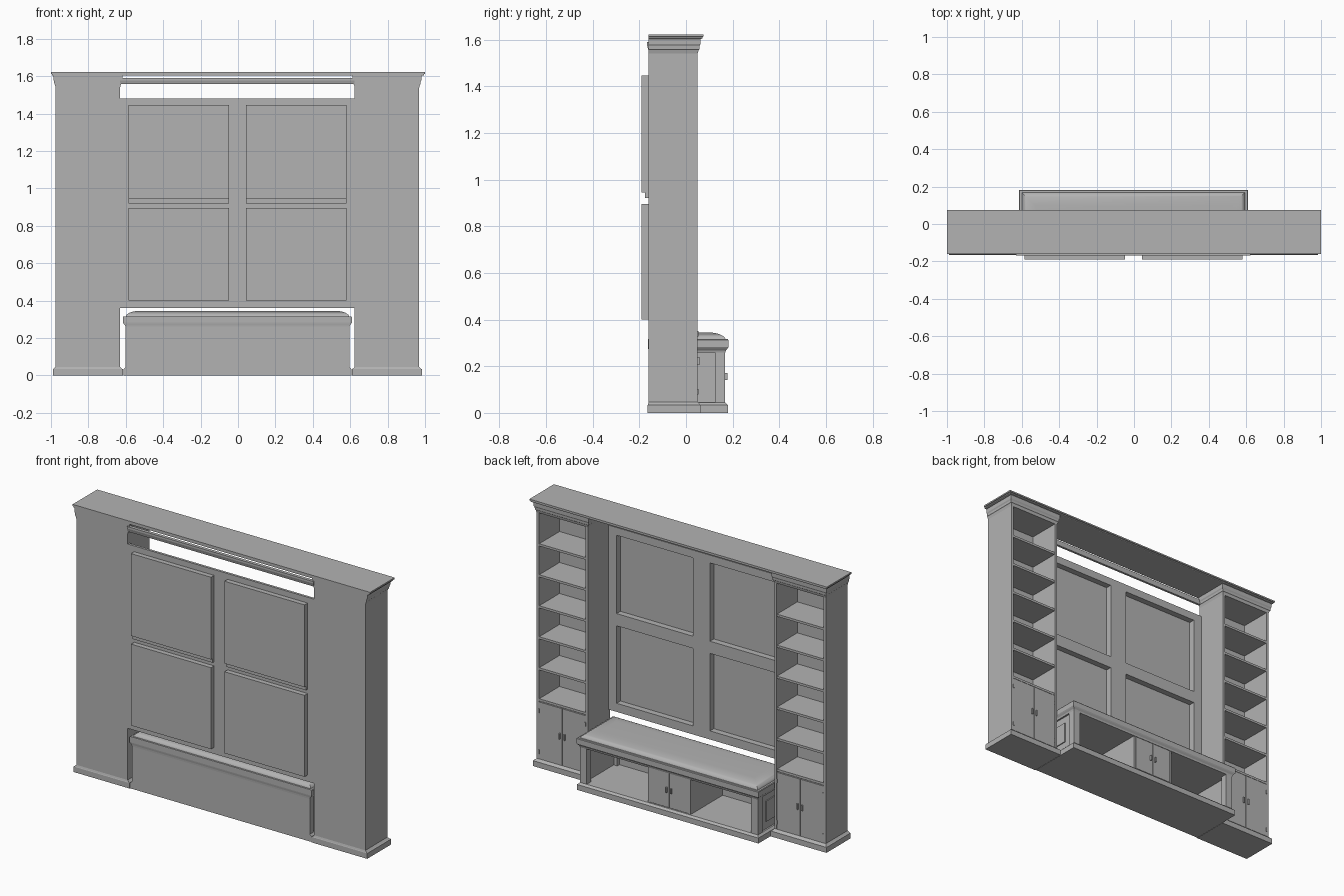
import bpy, bmesh, math

if "Cube" in bpy.data.objects:
    bpy.data.objects.remove(bpy.data.objects["Cube"], do_unlink=True)

CX = -0.003          # cabinet run sits slightly off the cornice centre
BACK = -0.16         # wall plane
FRONT = 0.05         # tower front plane

grey = bpy.data.materials.new("plain grey")
grey.use_nodes = True
grey.diffuse_color = (0.45, 0.45, 0.45, 1)
grey.node_tree.nodes["Principled BSDF"].inputs["Base Color"].default_value = (0.45, 0.45, 0.45, 1)


def finish(name, bm):
    bmesh.ops.recalc_face_normals(bm, faces=bm.faces)
    mesh = bpy.data.meshes.new(name)
    bm.to_mesh(mesh)
    bm.free()
    mesh.materials.append(grey)
    obj = bpy.data.objects.new(name, mesh)
    bpy.context.collection.objects.link(obj)
    return obj


def stack(name, xs, ys, profile, back=0.0):
    """Rectangular solid with a moulded edge: profile is (outset, z) from bottom to top.
    back scales the outset on the wall side."""
    x0, x1 = sorted(xs)
    y0, y1 = ys
    bm = bmesh.new()
    rings = []
    for o, z in profile:
        rings.append([bm.verts.new((x + CX, y, z)) for x, y in
                      ((x0 - o, y0 - o * back), (x1 + o, y0 - o * back),
                       (x1 + o, y1 + o), (x0 - o, y1 + o))])
    for a, b in zip(rings, rings[1:]):
        for i in range(4):
            j = (i + 1) % 4
            bm.faces.new((a[i], a[j], b[j], b[i]))
    bm.faces.new(rings[0][::-1])
    bm.faces.new(rings[-1])
    return finish(name, bm)


def box(name, xs, ys, zs):
    return stack(name, xs, ys, [(0, zs[0]), (0, zs[1])])


# Towers: open shelves above a two-door cupboard
IN, OUT, T = 0.627, 0.972, 0.015
COUNTER, TOP, BAYS = 0.41, 1.55, 6
for s, side in ((1, "left"), (-1, "right")):
    def part(name, u, y, z):
        return box(f"{side}_tower_{name}", (s * u[0], s * u[1]), y, z)

    part("inner_side", (IN, IN + T), (BACK, FRONT), (0.03, TOP))
    part("outer_side", (OUT - T, OUT), (BACK, FRONT), (0.03, TOP))
    part("back", (IN + T, OUT - T), (BACK, BACK + 0.012), (0.03, TOP))
    for i in range(BAYS):
        z = COUNTER + i * (TOP - 0.01 - COUNTER) / BAYS
        part(f"shelf_{i + 1}", (IN + T, OUT - T), (BACK + 0.012, FRONT - 0.003), (z - 0.014, z))
    mid = (IN + OUT) / 2
    part("cupboard_core", (IN + T, OUT - T), (BACK + 0.012, FRONT - 0.01), (0.03, COUNTER - 0.014))
    for d, which in ((-1, "inner"), (1, "outer")):
        edge = mid + d * (OUT - IN - 2 * T - 0.004) / 2
        part(f"{which}_door", sorted((mid + d * 0.002, edge)), (FRONT - 0.01, FRONT),
             (0.045, COUNTER - 0.018))
        h = mid + d * 0.016
        part(f"{which}_handle", (h - 0.004, h + 0.004), (FRONT, FRONT + 0.008), (0.205, 0.24))
        for z in (0.09, 0.34):
            part(f"{which}_hinge", (edge - 0.003, edge + 0.003), (FRONT, FRONT + 0.004),
                 (z - 0.012, z + 0.012))
    stack(f"{side}_tower_plinth", (s * IN, s * OUT), (BACK, FRONT),
          [(0.015, 0), (0.015, 0.033), (0.010, 0.036), (0, 0.046)], back=0.3)
    stack(f"{side}_tower_crown", (s * IN, s * OUT), (BACK, FRONT),
          [(0, 1.54), (0.004, 1.555), (0.007, 1.558), (0.008, 1.572), (0.012, 1.58),
           (0.013, 1.605)])

# Cornice slab across the whole width
cornice = stack("cornice", (-0.99 - CX, 0.99 - CX), (BACK, 0.066),
                [(0, 1.603), (0.004, 1.605), (0.005, 1.611), (0.010, 1.613), (0.010, 1.622)])

# Rear moulding strip under the cornice, floating above the slot
bm = bmesh.new()
strip = [(0.012, 1.557), (-0.002, 1.557), (-0.004, 1.565), (-0.008, 1.578), (-0.008, 1.59), (0.012, 1.59)]
ends = [[bm.verts.new((x + CX, BACK + y, z)) for y, z in strip] for x in (-IN, IN)]
for i in range(len(strip)):
    j = (i + 1) % len(strip)
    bm.faces.new((ends[0][i], ends[0][j], ends[1][j], ends[1][i]))
bm.faces.new(ends[0])
bm.faces.new(ends[1])
finish("rear_moulding", bm)

# Centre wall: frame of stiles and rails with four hollow panels pushed out behind
WALL = (BACK, BACK + 0.015)
P0, P1, W = 0.045, 0.583, 0.012
rows = ((0.40, 0.895), (0.92, 1.445))
for s in (1, -1):
    box("wall_outer_stile", (s * (P1 - W), s * IN), WALL, (0.36, 1.48))
box("wall_centre_stile", (-P0 - W, P0 + W), WALL, (0.36, 1.48))
for z in ((0.36, 0.40 + W), (0.895 - W, 0.945 + W), (1.445 - W, 1.48)):
    for s in (1, -1):
        box("wall_rail", (s * (P0 + W), s * (P1 - W)), WALL, z)
for s in (1, -1):
    for k, (z0, z1) in enumerate(rows):
        tray = (BACK - 0.03, BACK)
        if k:   # lower lip under the upper panels
            box("panel_lip", (s * P0, s * P1), (BACK - 0.015, BACK), (z0, 0.945))
            z0 = 0.945
        box("panel_face", (s * P0, s * P1), (tray[0], tray[0] + 0.008), (z0, z1))
        for u in ((P0, P0 + W), (P1 - W, P1)):
            box("panel_side", (s * u[0], s * u[1]), (tray[0] + 0.008, BACK), (z0, z1))
        for z in ((z0, z0 + W), (z1 - W, z1)):
            box("panel_edge", (s * (P0 + W), s * (P1 - W)), (tray[0] + 0.008, BACK), z)

# Bench: plinth, shell, corner posts and framed ends
BX, BY = 0.598, 0.168
stack("bench_plinth", (-BX, BX), (BACK, BY),
      [(0.012, 0), (0.012, 0.033), (0.008, 0.036), (0, 0.044)])
box("bench_back", (-BX, BX), (BACK, BACK + 0.015), (0.04, 0.265))
for s in (1, -1):
    box("bench_end", (s * (BX - 0.022), s * (BX - 0.010)), (BACK, BY - 0.01), (0.04, 0.265))
    for y in ((0.125, BY), (BACK + 0.015, -0.125)):
        box("bench_post", (s * (BX - 0.045), s * BX), y, (0.04, 0.265))
    box("bench_end_panel", (s * (BX - 0.010), s * (BX - 0.004)), (-0.08, 0.08), (0.09, 0.215))
    box("bench_divider", (s * 0.13, s * 0.142), (BACK + 0.015, BY - 0.004), (0.04, 0.265))

# Bench centre cupboard
for s in (1, -1):
    box("bench_door", (s * 0.002, s * 0.128), (BY - 0.014, BY - 0.003), (0.048, 0.258))
    box("bench_handle", (s * 0.012, s * 0.020), (BY - 0.003, BY + 0.009), (0.14, 0.17))

# Bench top with moulded edge, and a padded cushion
stack("bench_top", (-BX, BX), (BACK, BY),
      [(0, 0.258), (0.003, 0.268), (0.010, 0.276), (0.014, 0.282), (0.014, 0.312), (0.011, 0.316)], back=0.2)
pad = []
for i in range(9):
    a = math.radians(90) * i / 8
    pad.append((-0.075 * (1 - math.cos(a)), 0.312 + 0.033 * math.sin(a)))
cushion = stack("cushion", (-BX, BX), (BACK + 0.008, BY + 0.002), pad, back=1.0)
bpy.ops.object.select_all(action="DESELECT")
cushion.select_set(True)
bpy.context.view_layer.objects.active = cushion
bpy.ops.object.shade_smooth_by_angle(angle=math.radians(35))
